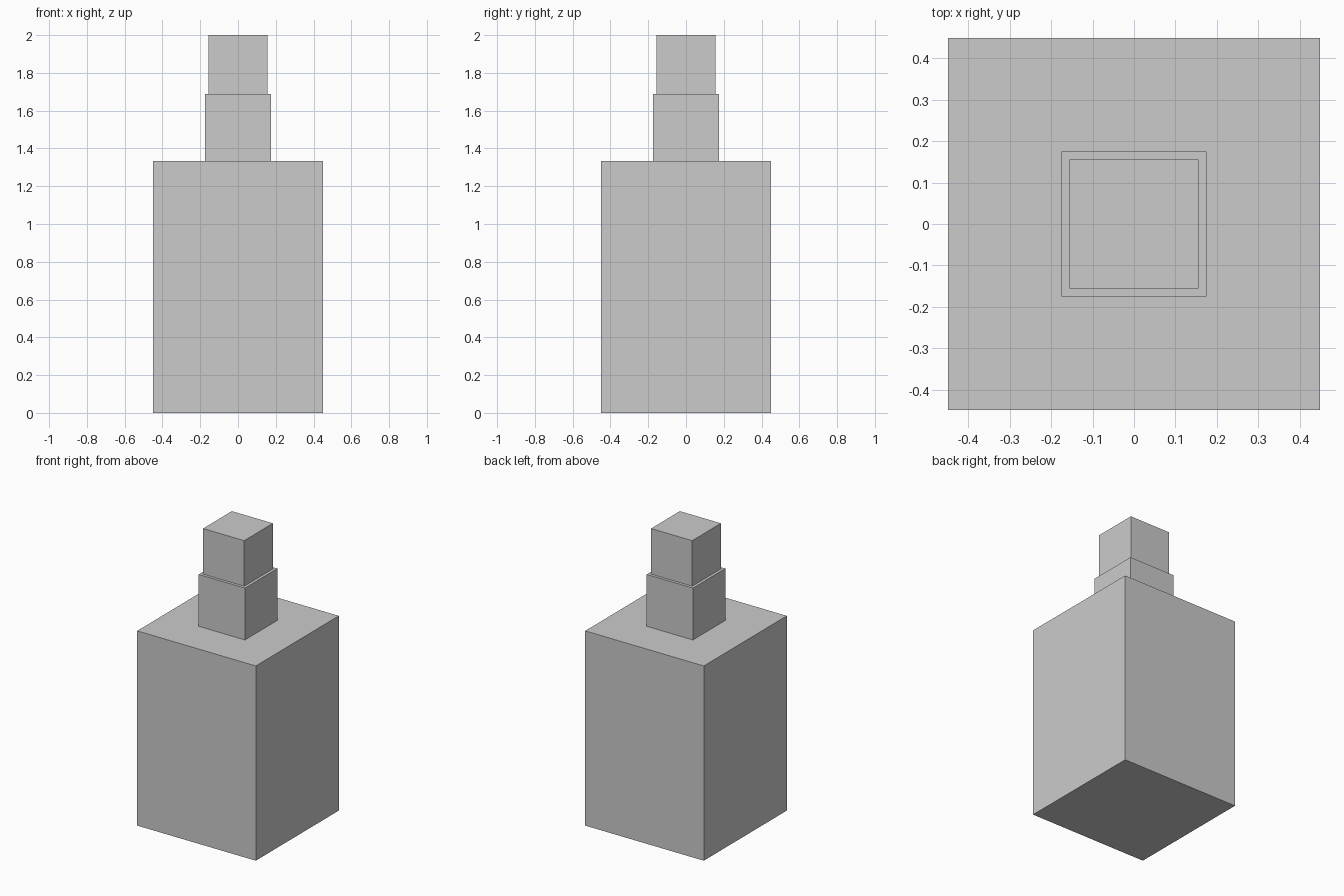
import bpy

if "Cube" in bpy.data.objects:
    bpy.data.objects.remove(bpy.data.objects["Cube"])


def block(name, width, z_bottom, z_top):
    """Square-based block centred on the z axis."""
    bpy.ops.mesh.primitive_cube_add(size=1, location=(0, 0, (z_bottom + z_top) / 2))
    obj = bpy.context.object
    obj.name = name
    obj.scale = (width, width, z_top - z_bottom)
    bpy.ops.object.transform_apply(location=False, rotation=False, scale=True)
    return obj


# Bottle body, neck and cap stacked on one another
block("bottle_body", 0.898, 0.0, 1.333)
block("bottle_neck", 0.35, 1.333, 1.688)
block("bottle_cap", 0.311, 1.688, 2.0)
